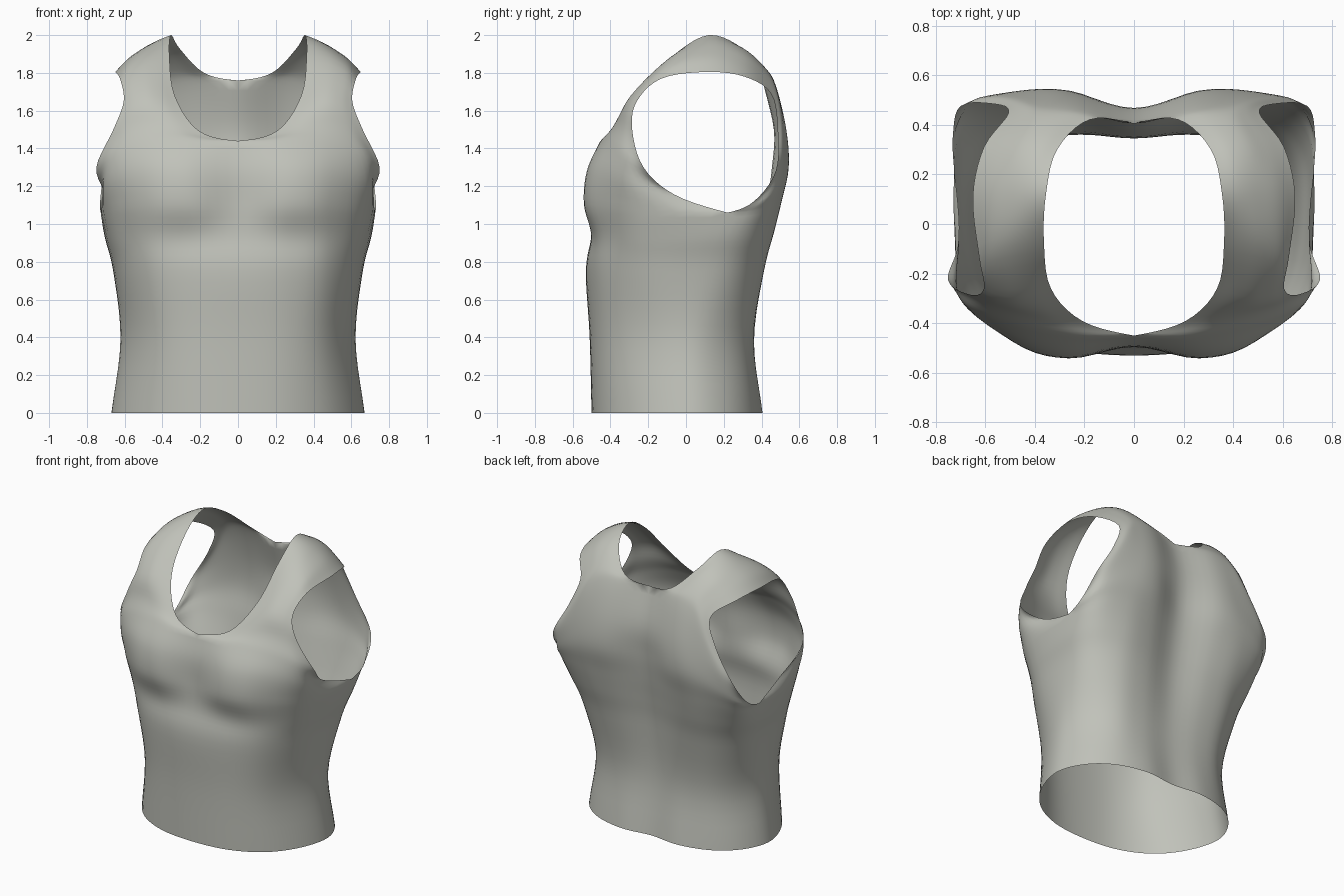
import bpy, bmesh
from mathutils import Vector

if "Cube" in bpy.data.objects:
    bpy.data.objects.remove(bpy.data.objects["Cube"])

# Lengthwise profile curves, hem to shoulder, listed from centre line to side line.
# The centre curve turns into the neckline, the side curve into the armhole.
front = [
    [(0, -.5, 0), (0, -.51, .4), (0, -.53, .75), (0, -.5, .94), (0, -.495, 1.1), (0, -.49, 1.28),
     (0, -.45, 1.44), (.21, -.39, 1.495), (.335, -.26, 1.68), (.363, -.075, 1.885), (.355, .12, 2)],
    [(.26, -.47, 0), (.26, -.482, .4), (.27, -.505, .75), (.26, -.495, .93), (.26, -.54, 1.1), (.28, -.525, 1.28),
     (.27, -.455, 1.43), (.34, -.39, 1.51), (.41, -.285, 1.68), (.44, -.08, 1.885), (.43, .12, 1.97)],
    [(.475, -.36, 0), (.45, -.38, .4), (.475, -.415, .75), (.48, -.43, .93), (.48, -.475, 1.1), (.5, -.46, 1.28),
     (.48, -.415, 1.42), (.47, -.365, 1.52), (.48, -.295, 1.675), (.51, -.09, 1.868), (.5, .12, 1.932)],
    [(.615, -.175, 0), (.58, -.175, .4), (.625, -.2, .75), (.66, -.22, .92), (.692, -.24, 1.07), (.7, -.3, 1.23),
     (.665, -.335, 1.37), (.58, -.33, 1.51), (.55, -.285, 1.66), (.58, -.11, 1.825), (.58, .12, 1.877)],
]
back = [
    [(0, .385, 0), (0, .345, .38), (0, .37, .75), (0, .4, .95), (0, .43, 1.12), (0, .455, 1.3),
     (0, .465, 1.5), (0, .405, 1.76), (.18, .42, 1.8), (.31, .3, 1.93)],
    [(.22, .405, 0), (.22, .36, .38), (.24, .41, .75), (.25, .455, .95), (.26, .495, 1.12), (.26, .535, 1.3),
     (.25, .525, 1.5), (.24, .47, 1.73), (.3, .425, 1.82), (.385, .3, 1.93)],
    [(.44, .35, 0), (.41, .33, .38), (.445, .395, .75), (.46, .455, .95), (.48, .5, 1.12), (.47, .535, 1.28),
     (.42, .53, 1.47), (.39, .49, 1.68), (.39, .435, 1.8), (.46, .305, 1.9)],
    [(.595, .225, 0), (.55, .215, .38), (.605, .285, .75), (.645, .36, .94), (.67, .42, 1.08), (.66, .48, 1.2),
     (.6, .515, 1.37), (.49, .5, 1.6), (.45, .445, 1.75), (.53, .31, 1.845)],
]
side_seam = [(.67, .04, 0), (.622, .04, .39), (.66, .1, .75), (.705, .16, .93), (.725, .22, 1.06)]
front_armhole = [(.705, -.06, 1.155), (.75, -.225, 1.3), (.66, -.285, 1.5), (.605, -.26, 1.65),
                 (.625, -.13, 1.77), (.65, .11, 1.805)]
back_armhole = [(.73, .36, 1.12), (.7, .475, 1.28), (.575, .485, 1.5), (.505, .45, 1.69), (.605, .31, 1.78)]

ARMPIT, SHOULDER = 4, 10
STEPS_V, STEPS_U = 5, 5

# Both panels share the shoulder line and the side seam
front.append(side_seam + front_armhole)
back.append(side_seam + back_armhole)
for f, b in zip(front, back):
    b.append(f[-1])
front = [[Vector(p) for p in c] for c in front]
back = [[Vector(p) for p in c] for c in back]


def spline(pts, t, before=None, after=None, corner=None):
    """Smooth curve through pts, with optional outer neighbours and one corner."""
    n = len(pts)
    i = min(int(t), n - 2)
    s = t - i
    p, q = pts[i], pts[i + 1]
    prev = pts[i - 1] if i else (before or 2 * p - q)
    nxt = pts[i + 2] if i + 2 < n else (after or 2 * q - p)
    m0 = (q - prev) / 2
    m1 = q - p if i + 1 == corner else (nxt - p) / 2
    if i == corner:        # leave the corner with a natural bend
        m0 = 1.5 * (q - p) - 0.5 * m1
    return ((2*s**3 - 3*s**2 + 1) * p + (s**3 - 2*s**2 + s) * m0
            + (3*s**2 - 2*s**3) * q + (s**3 - s**2) * m1)


def columns(panel, other, neck, t):
    corners = [neck, None, None, None, ARMPIT]
    return [spline(c, t, None, o[-2], k) for c, o, k in zip(panel, other, corners)]


def add_panel(bm, panel, other, neck, other_neck):
    grid = []
    for r in range(SHOULDER * STEPS_V + 1):
        t = r / STEPS_V
        row = columns(panel, other, neck, t)
        # Continue across the centre line and side seam, fading out at the openings
        mirrored = Vector((-row[1].x, row[1].y, row[1].z))
        before = mirrored.lerp(2 * row[0] - row[1], min(max(t - neck, 0), 1))
        beyond = columns(other, panel, other_neck, t)[3]
        after = beyond.lerp(2 * row[4] - row[3], min(max(t - ARMPIT, 0), 1))
        grid.append([bm.verts.new(spline(row, c / STEPS_U, before, after))
                     for c in range(4 * STEPS_U + 1)])
        if t <= neck:
            grid[-1][0].co.x = 0
    for a, b in zip(grid, grid[1:]):
        for c in range(4 * STEPS_U):
            bm.faces.new((a[c], a[c + 1], b[c + 1], b[c]))


# Sleeveless top: front and back panels, mirrored and sewn together
bm = bmesh.new()
add_panel(bm, front, back, 6, 7)
add_panel(bm, back, front, 7, 6)
half = bm.verts[:] + bm.edges[:] + bm.faces[:]
copy = bmesh.ops.duplicate(bm, geom=half)["geom"]
for v in copy:
    if isinstance(v, bmesh.types.BMVert):
        v.co.x *= -1
bmesh.ops.remove_doubles(bm, verts=bm.verts[:], dist=0.0008)
bmesh.ops.recalc_face_normals(bm, faces=bm.faces[:])
# Make the cloth face outward, judged at the foremost face
foremost = min(bm.faces, key=lambda f: f.calc_center_median().y)
if foremost.normal.y > 0:
    bmesh.ops.reverse_faces(bm, faces=bm.faces[:])
for f in bm.faces:
    f.smooth = True

mesh = bpy.data.meshes.new("sleeveless_top")
bm.to_mesh(mesh)
bm.free()
top = bpy.data.objects.new("sleeveless_top", mesh)
bpy.context.collection.objects.link(top)

cloth = bpy.data.materials.new("warm_grey_cloth")
cloth.diffuse_color = (0.53, 0.54, 0.49, 1)
cloth.use_nodes = True
cloth.node_tree.nodes["Principled BSDF"].inputs["Base Color"].default_value = cloth.diffuse_color
mesh.materials.append(cloth)
